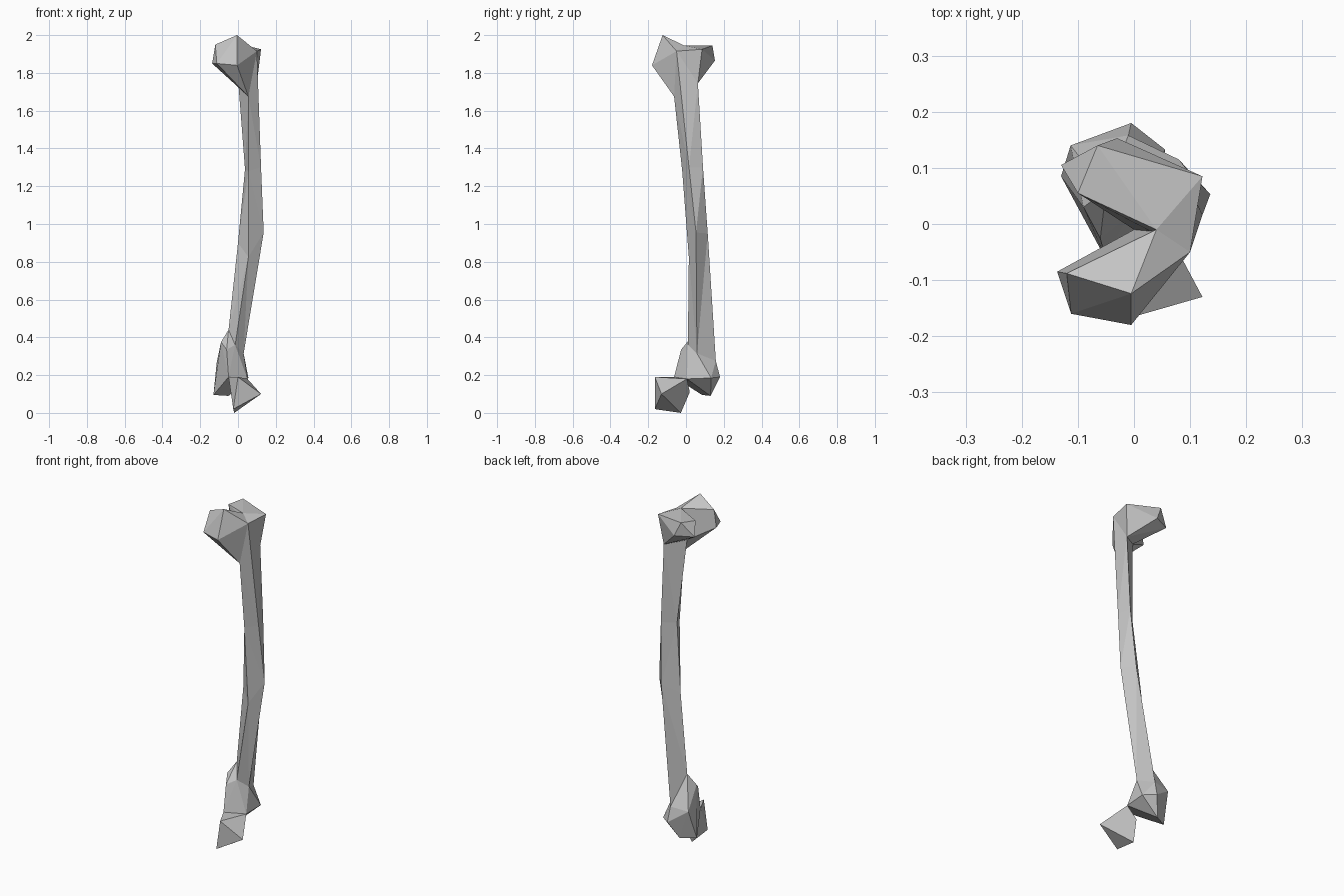
import bpy
import bmesh

default_cube = bpy.data.objects.get("Cube")
if default_cube:
    bpy.data.objects.remove(default_cube, do_unlink=True)

# Single bone colour
bone_grey = bpy.data.materials.new("bone_grey")
bone_grey.use_nodes = True
grey = (0.55, 0.55, 0.55, 1)
bone_grey.diffuse_color = grey
bone_grey.node_tree.nodes["Principled BSDF"].inputs["Base Color"].default_value = grey


def add_object(name, bm):
    bmesh.ops.recalc_face_normals(bm, faces=bm.faces[:])
    mesh = bpy.data.meshes.new(name)
    bm.to_mesh(mesh)
    bm.free()
    mesh.materials.append(bone_grey)
    obj = bpy.data.objects.new(name, mesh)
    bpy.context.collection.objects.link(obj)
    return obj


def faceted_lump(name, points):
    """Flat-sided solid wrapped around its corner points."""
    bm = bmesh.new()
    for point in points:
        bm.verts.new(point)
    bmesh.ops.convex_hull(bm, input=bm.verts[:])
    loose = [v for v in bm.verts if not v.link_faces]
    bmesh.ops.delete(bm, geom=loose, context="VERTS")
    return add_object(name, bm)


def faceted_tube(name, sections):
    """Triangulated solid running through matching cross-sections."""
    bm = bmesh.new()
    rings = [[bm.verts.new(p) for p in section] for section in sections]
    count = len(rings[0])
    for lower, upper in zip(rings, rings[1:]):
        for i in range(count):
            j = (i + 1) % count
            bm.faces.new((lower[i], lower[j], upper[j], upper[i]))
    bm.faces.new(rings[0])
    bm.faces.new(rings[-1])
    bmesh.ops.triangulate(bm, faces=bm.faces[:])
    return add_object(name, bm)


# Corners shared by neighbouring parts
notch_top = (0.04, -0.01, 1.945)
shoulder_front = (0.1, -0.05, 1.915)
neck_front = (0.055, -0.063, 1.675)
neck_under = (0.0, -0.01, 1.77)
shoulder_under = (0.1, 0.063, 1.745)
base_front = (-0.015, 0.01, 0.36)
base_right = (0.03, 0.058, 0.315)
base_back = (-0.01, 0.158, 0.275)
base_left = (-0.05, 0.06, 0.44)
knee_front = (-0.05, -0.063, 0.19)
knee_side = (0.05, 0.005, 0.18)

# Ball head and neck leaning forward
faceted_lump("head_and_neck", [
    (-0.005, -0.124, 2.0),
    (-0.005, -0.18, 1.84),
    (-0.112, -0.16, 1.85),
    (-0.137, -0.085, 1.85),
    (-0.12, -0.088, 1.95),
    notch_top, shoulder_front, neck_front, neck_under,
])

# Rear shoulder lump at the top
faceted_lump("upper_rear_lump", [
    (-0.065, 0.14, 1.945),
    (-0.1, 0.055, 1.935),
    (0.122, 0.085, 1.925),
    (-0.13, 0.105, 1.865),
    (-0.03, 0.153, 1.865),
    notch_top, shoulder_front, shoulder_under, neck_under,
])

# Bowed shaft: front, right, back and left corner of each section
faceted_tube("shaft", [
    [neck_front, shoulder_front, shoulder_under, neck_under],
    [(0.055, -0.02, 1.28), (0.122, 0.016, 1.3), (0.1, 0.09, 1.3), (0.037, 0.03, 1.29)],
    [(0.055, 0.015, 0.825), (0.136, 0.053, 0.955), (0.08, 0.115, 0.95), (0.0, 0.05, 0.9)],
    [base_front, base_right, base_back, base_left],
])

# Flared lower end
faceted_lump("lower_rear_lump", [
    base_front, base_right, base_back, base_left,
    (-0.06, -0.026, 0.335),
    (-0.09, 0.03, 0.375),
    (-0.113, 0.14, 0.265),
    (-0.13, 0.085, 0.095),
    (-0.05, 0.13, 0.09),
    (-0.005, 0.18, 0.19),
    (0.055, 0.133, 0.185),
    knee_front, knee_side,
])

# Front knuckle at the foot of the bone
faceted_lump("lower_front_knuckle", [
    (0.0, -0.165, 0.19),
    (-0.025, -0.165, 0.02),
    (0.122, -0.13, 0.1),
    (-0.02, -0.027, 0.0),
    (0.0, 0.02, 0.11),
    knee_front, knee_side,
])
